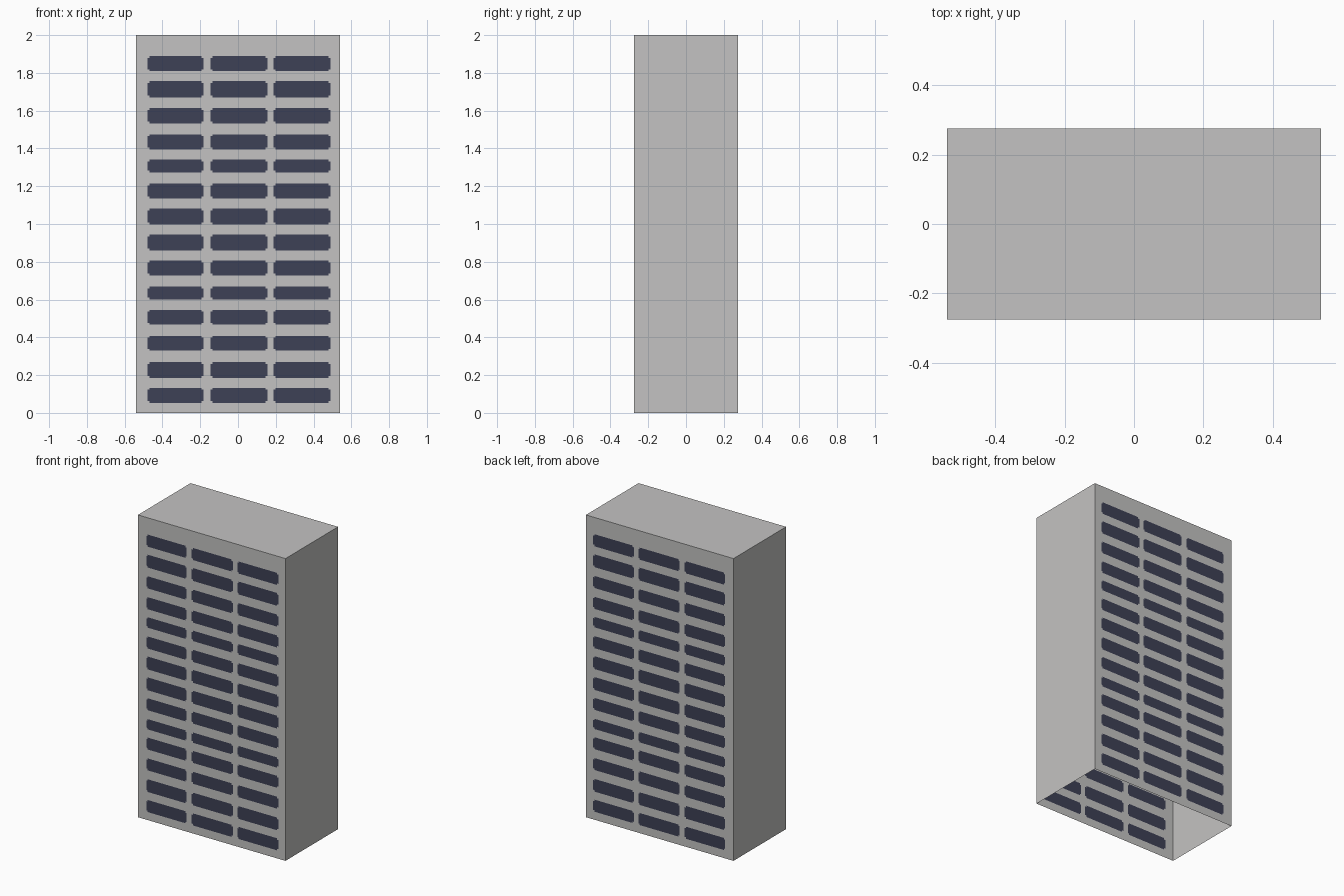
import bpy, bmesh
from mathutils import Matrix, Vector

if "Cube" in bpy.data.objects:
    bpy.data.objects.remove(bpy.data.objects["Cube"])

W, D, H = 1.08, 0.55, 2.0
NOTCH = 0.01  # small step at each window corner

# Window columns (x ranges) and rows (z ranges)
COLS = [(-0.479, -0.183), (-0.146, 0.156), (0.188, 0.489)]
ROWS = [(0.053, 0.133), (0.186, 0.27), (0.329, 0.408), (0.467, 0.546),
        (0.60, 0.668), (0.727, 0.806), (0.859, 0.944), (0.997, 1.082),
        (1.135, 1.215), (1.273, 1.342), (1.395, 1.475), (1.533, 1.613),
        (1.671, 1.756), (1.809, 1.889)]


def material(name, rgb):
    m = bpy.data.materials.new(name)
    m.diffuse_color = (*rgb, 1.0)
    m.use_nodes = True
    m.node_tree.nodes["Principled BSDF"].inputs["Base Color"].default_value = m.diffuse_color
    return m


def cuts(ranges):
    return [v for a, b in ranges for v in (a, a + NOTCH, b - NOTCH, b)]


def slice_at(bm, axis, value):
    point, normal = Vector(), Vector()
    point[axis], normal[axis] = value, 1.0
    bmesh.ops.bisect_plane(bm, geom=bm.verts[:] + bm.edges[:] + bm.faces[:],
                           dist=1e-5, plane_co=point, plane_no=normal)


def is_window(p):
    for x0, x1 in COLS:
        for z0, z1 in ROWS:
            if x0 < p.x < x1 and z0 < p.z < z1:
                side = min(p.x - x0, x1 - p.x) < NOTCH
                end = min(p.z - z0, z1 - p.z) < NOTCH
                return not (side and end)
    return False


# Tower block shell: a box without a floor
bm = bmesh.new()
bmesh.ops.create_cube(bm, size=1.0, matrix=Matrix.Translation((0, 0, H / 2))
                      @ Matrix.Diagonal((W, D, H, 1)))
bmesh.ops.delete(bm, geom=[f for f in bm.faces if f.normal.z < -0.5], context='FACES')

# Cut the window outlines into the walls
for x in cuts(COLS):
    slice_at(bm, 0, x)
for z in cuts(ROWS):
    slice_at(bm, 2, z)

# Windows on the front and back walls only
bm.normal_update()
for f in bm.faces:
    f.smooth = False
    if abs(f.normal.y) > 0.9 and is_window(f.calc_center_median()):
        f.material_index = 1

mesh = bpy.data.meshes.new("tower_block")
bm.to_mesh(mesh)
bm.free()
mesh.materials.append(material("concrete grey", (0.55, 0.545, 0.54)))
mesh.materials.append(material("dark blue glass", (0.047, 0.053, 0.092)))
bpy.context.collection.objects.link(bpy.data.objects.new("tower_block", mesh))
